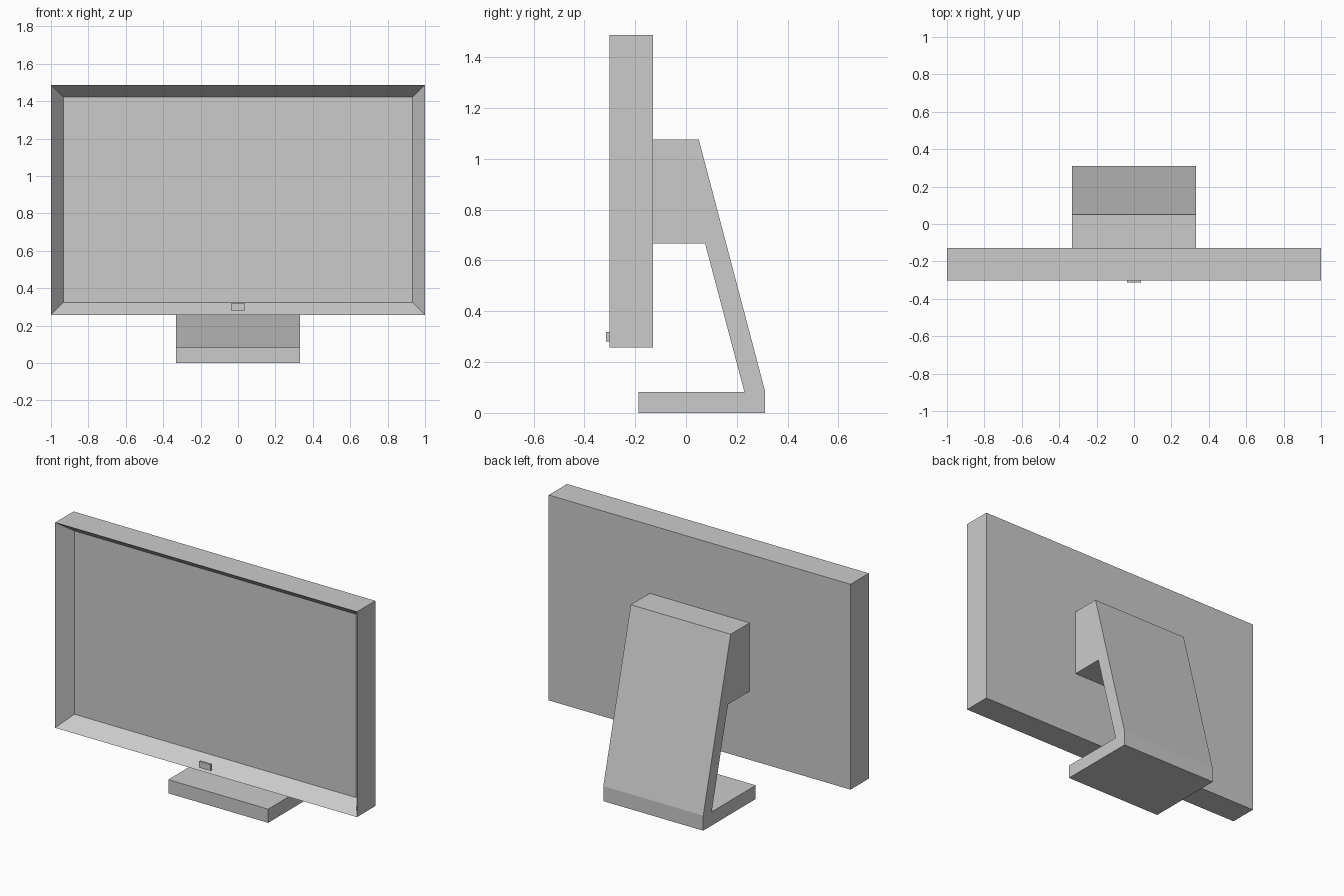
import bpy
import bmesh
from mathutils import Vector

if "Cube" in bpy.data.objects:
    bpy.data.objects.remove(bpy.data.objects["Cube"])


def finish(bm, name):
    bmesh.ops.recalc_face_normals(bm, faces=bm.faces)
    mesh = bpy.data.meshes.new(name)
    bm.to_mesh(mesh)
    bm.free()
    obj = bpy.data.objects.new(name, mesh)
    bpy.context.collection.objects.link(obj)
    return obj


def box(lo, hi):
    lo, hi = Vector(lo), Vector(hi)
    bm = bmesh.new()
    bmesh.ops.create_cube(bm, size=1)
    bmesh.ops.scale(bm, vec=hi - lo, verts=bm.verts)
    bmesh.ops.translate(bm, vec=(lo + hi) / 2, verts=bm.verts)
    return bm


# Screen housing: box with the front face inset and pushed in
bm = box((-1, -0.302, 0.257), (1, -0.129, 1.487))
bm.normal_update()
screen = min(bm.faces, key=lambda f: f.calc_center_median().y)
bmesh.ops.inset_region(bm, faces=[screen], thickness=0.093)
bmesh.ops.translate(bm, vec=(0, 0.087, 0), verts=screen.verts)
finish(bm, "screen_housing")

# Power button on the lower bezel
finish(box((-0.038, -0.314, 0.281), (0.038, -0.302, 0.319)), "power_button")

# Stand: side profile (y, z) extruded across x
profile = [(-0.187, 0), (0.31, 0), (0.31, 0.09), (0.05, 1.077),
           (-0.129, 1.077), (-0.129, 0.667), (0.075, 0.667),
           (0.23, 0.082), (-0.187, 0.082)]
half_width = 0.331
bm = bmesh.new()
side = bm.faces.new([bm.verts.new((-half_width, y, z)) for y, z in profile])
ext = bmesh.ops.extrude_face_region(bm, geom=[side], use_keep_orig=True)
moved = [g for g in ext["geom"] if isinstance(g, bmesh.types.BMVert)]
bmesh.ops.translate(bm, vec=(2 * half_width, 0, 0), verts=moved)
finish(bm, "stand")
